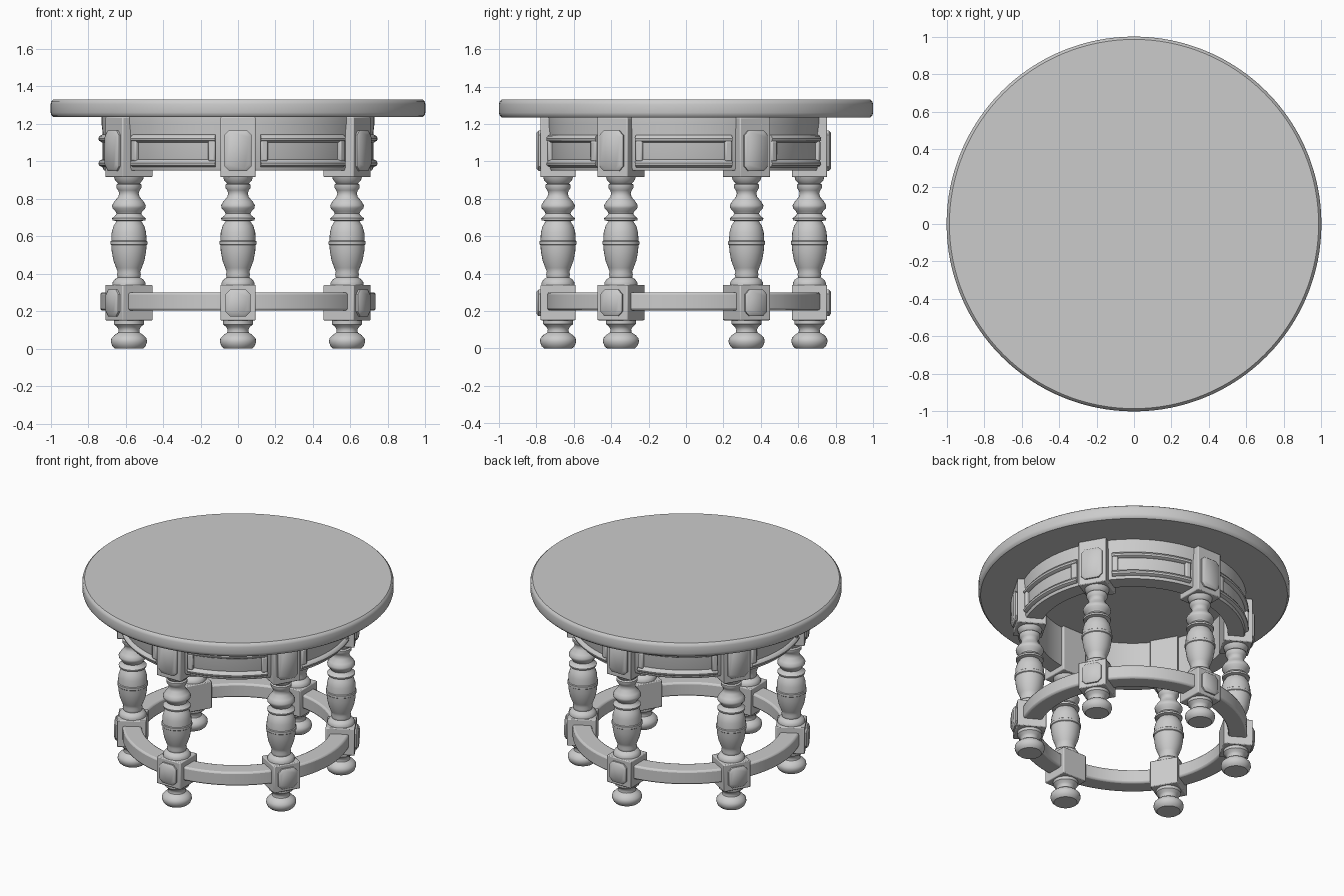
import bpy, bmesh
from math import sin, cos, pi, radians

if "Cube" in bpy.data.objects:
    bpy.data.objects.remove(bpy.data.objects["Cube"])

CY = -0.012      # centre of the base ring in y
LEG_R = 0.672    # radius of the ring of legs


def add(name, bm, angle=0.0, bevel=0.0):
    bmesh.ops.recalc_face_normals(bm, faces=bm.faces)
    me = bpy.data.meshes.new(name)
    bm.to_mesh(me)
    bm.free()
    ob = bpy.data.objects.new(name, me)
    bpy.context.collection.objects.link(ob)
    ob.rotation_euler.z = angle
    ob.location.y = CY
    if bevel:
        m = ob.modifiers.new("bevel", 'BEVEL')
        m.width, m.segments, m.limit_method = bevel, 2, 'ANGLE'
    bpy.ops.object.select_all(action='DESELECT')
    ob.select_set(True)
    bpy.context.view_layer.objects.active = ob
    bpy.ops.object.shade_smooth_by_angle(angle=radians(40))
    return ob


def lathe(profile, cx=0.0, n=32):
    """Closed turned solid from (radius, z) points, axis at x = cx."""
    bm = bmesh.new()
    rings = [[bm.verts.new((cx + r * cos(2 * pi * i / n), r * sin(2 * pi * i / n), z))
              for i in range(n)] for r, z in profile]
    for a, b in zip(rings, rings[1:]):
        for i in range(n):
            j = (i + 1) % n
            bm.faces.new((a[i], a[j], b[j], b[i]))
    bm.faces.new(rings[0])
    bm.faces.new(rings[-1])
    return bm


def arc(profile, a0, a1, n=20):
    """Sweep a closed (radius, z) section between two angles in degrees."""
    bm = bmesh.new()
    rows = []
    for i in range(n + 1):
        t = radians(a0 + (a1 - a0) * i / n)
        rows.append([bm.verts.new((r * cos(t), r * sin(t), z)) for r, z in profile])
    k = len(profile)
    for a, b in zip(rows, rows[1:]):
        for i in range(k):
            j = (i + 1) % k
            bm.faces.new((a[i], a[j], b[j], b[i]))
    bm.faces.new(rows[0])
    bm.faces.new(rows[-1])
    return bm


def rect(r0, r1, z0, z1):
    return [(r0, z0), (r1, z0), (r1, z1), (r0, z1)]


def box(h, z0, z1):
    bm = bmesh.new()
    bmesh.ops.create_cube(bm, size=1)
    for v in bm.verts:
        v.co = (LEG_R + v.co.x * 2 * h, v.co.y * 2 * h, z0 + (v.co.z + 0.5) * (z1 - z0))
    return bm


def panel(w, z0, z1, c=0.025):
    """Raised octagonal field on the outer face of a block."""
    bm = bmesh.new()
    rows = []
    for x, s in ((0.74, 0), (0.776, 0), (0.787, 0.012)):
        y, lo, hi = w - s, z0 + s, z1 - s
        pts = [(-y + c, lo), (y - c, lo), (y, lo + c), (y, hi - c),
               (y - c, hi), (-y + c, hi), (-y, hi - c), (-y, lo + c)]
        rows.append([bm.verts.new((x, p, q)) for p, q in pts])
    for a, b in zip(rows, rows[1:]):
        for i in range(8):
            bm.faces.new((a[i], a[(i + 1) % 8], b[(i + 1) % 8], b[i]))
    bm.faces.new(rows[0])
    bm.faces.new(rows[-1])
    return bm


# Round top with softened edge
top = add("table_top", lathe([(0.985, 1.235), (0.996, 1.245), (1.0, 1.26), (1.0, 1.305),
                              (0.996, 1.32), (0.985, 1.33)], n=128))
top.location.y = 0

# Turned profiles for foot and column
FOOT = [(0.075, 0.0), (0.088, 0.012), (0.097, 0.035), (0.094, 0.055), (0.078, 0.072),
        (0.058, 0.085), (0.055, 0.1), (0.063, 0.115), (0.08, 0.13), (0.08, 0.155)]
COLUMN = [(0.088, 0.335), (0.088, 0.352), (0.078, 0.368), (0.06, 0.38), (0.064, 0.395),
          (0.06, 0.41), (0.068, 0.43), (0.083, 0.47), (0.092, 0.52), (0.094, 0.552),
          (0.099, 0.556), (0.099, 0.572), (0.094, 0.576), (0.092, 0.62), (0.082, 0.655),
          (0.066, 0.68), (0.088, 0.685), (0.09, 0.696), (0.074, 0.708), (0.066, 0.72),
          (0.072, 0.732), (0.088, 0.75), (0.09, 0.765), (0.078, 0.785), (0.057, 0.81),
          (0.052, 0.83), (0.058, 0.845), (0.067, 0.858), (0.067, 0.875), (0.058, 0.882),
          (0.075, 0.9), (0.08, 0.92)]

for k in range(6):
    a = radians(30 + 60 * k)
    n = str(k + 1)
    # Leg: foot, lower block, column, upper block and raised panels
    add("foot_" + n, lathe(FOOT, LEG_R), a)
    add("lower_block_" + n, box(0.094, 0.15, 0.34), a, 0.006)
    add("lower_block_panel_" + n, panel(0.066, 0.172, 0.315), a)
    add("column_" + n, lathe(COLUMN, LEG_R), a)
    add("upper_block_" + n, box(0.094, 0.915, 1.236), a, 0.006)
    add("upper_block_panel_" + n, panel(0.072, 0.948, 1.165), a)

    # Curved stretcher and apron from this leg to the next
    add("stretcher_" + n, arc(rect(0.612, 0.735, 0.203, 0.3), 6.5, 53.5), a, 0.012)
    add("apron_" + n, arc([(0.61, 0.95), (0.715, 0.95), (0.722, 0.965), (0.722, 1.15),
                           (0.728, 1.2), (0.728, 1.236), (0.61, 1.236)], 6.5, 53.5), a)
    # Moulded frame around the apron field
    for part, z in (("bottom", 0.968), ("top", 1.1)):
        add("apron_moulding_%s_%s" % (part, n),
            arc([(0.71, z), (0.725, z), (0.742, z + 0.01), (0.745, z + 0.022),
                 (0.738, z + 0.035), (0.725, z + 0.042), (0.71, z + 0.042)], 9.5, 50.5), a)
    for part, t in (("start", 9.5), ("end", 47.5)):
        add("apron_moulding_%s_%s" % (part, n),
            arc(rect(0.71, 0.742, 1.0, 1.11), t, t + 3, 3), a, 0.008)
